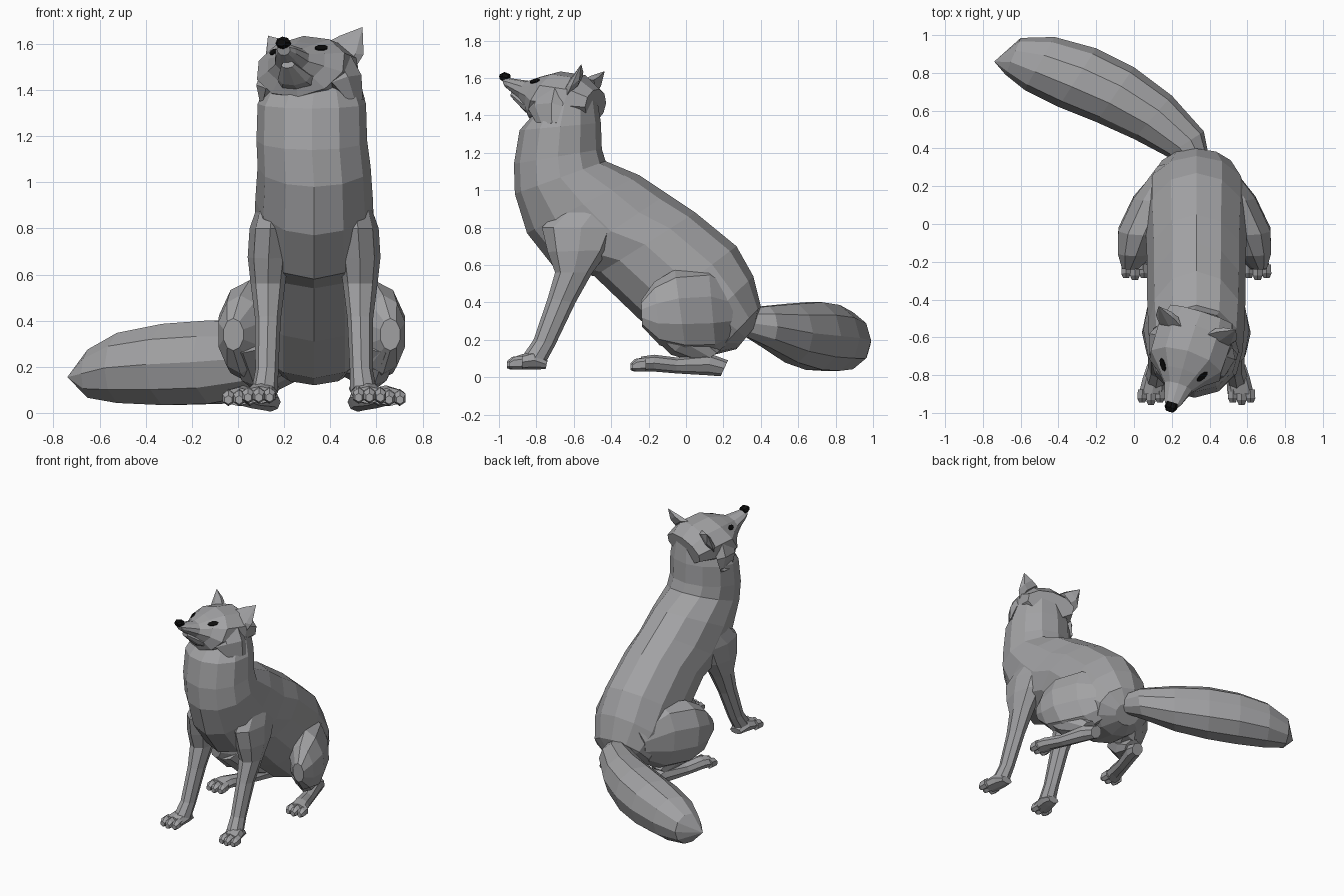
import bpy, bmesh, math
from mathutils import Vector, Matrix

CX = 0.33  # the body's own centre line


def material(name, rgb):
    m = bpy.data.materials.new(name)
    m.diffuse_color = (*rgb, 1)
    return m


GREY = material("fur grey", (0.36, 0.36, 0.37))
BLACK = material("nose and eye black", (0.004, 0.004, 0.004))


def loft(name, rings, n=8, mat=GREY, matrix=None):
    """Skin elliptical rings; each is (point, opposite point, half-width vector)."""
    bm = bmesh.new()
    loops = []
    for p, q, b in rings:
        p, q, b = Vector(p), Vector(q), Vector(b)
        c, a = (p + q) / 2, (p - q) / 2
        loops.append([bm.verts.new(c + a * math.cos(t * math.tau / n) + b * math.sin(t * math.tau / n))
                      for t in range(n)])
    for r, s in zip(loops, loops[1:]):
        for i in range(n):
            j = (i + 1) % n
            bm.faces.new((r[i], r[j], s[j], s[i]))
    bm.faces.new(loops[0])
    bm.faces.new(loops[-1])
    bmesh.ops.remove_doubles(bm, verts=bm.verts, dist=0.0005)
    bmesh.ops.recalc_face_normals(bm, faces=bm.faces)
    if matrix:
        bm.transform(matrix)
    me = bpy.data.meshes.new(name)
    bm.to_mesh(me)
    bm.free()
    me.materials.append(mat)
    ob = bpy.data.objects.new(name, me)
    bpy.context.collection.objects.link(ob)
    return ob


def side_rings(rows, side=1, cx=CX):
    """Rows (y1, z1, y2, z2, half width, x offset) drawn in the side view."""
    return [((cx + side * dx, y1, z1), (cx + side * dx, y2, z2), (hw, 0, 0))
            for y1, z1, y2, z2, hw, dx in rows]


# torso and neck: back edge, front/belly edge, half width
loft("torso", side_rings([
    (-0.48, 1.52, -0.82, 1.40, 0.19, 0),
    (-0.455, 1.36, -0.89, 1.32, 0.235, -0.01),
    (-0.45, 1.22, -0.92, 1.14, 0.24, -0.01),
    (-0.43, 1.155, -0.915, 0.98, 0.245, 0),
    (-0.25, 1.08, -0.85, 0.77, 0.255, 0),
    (-0.10, 0.98, -0.70, 0.58, 0.26, 0),
    (0.05, 0.88, -0.49, 0.54, 0.26, 0),
    (0.27, 0.70, -0.25, 0.31, 0.27, 0),
    (0.36, 0.54, -0.05, 0.15, 0.27, 0),
    (0.40, 0.38, 0.15, 0.12, 0.21, 0),
    (0.37, 0.27, 0.27, 0.15, 0.10, 0)]), 12)

# tail: outer edge, inner edge, height centre, half height
tail = [(0.40, 0.34, 0.27, 0.31, 0.29, 0.08),
        (0.37, 0.49, 0.17, 0.36, 0.27, 0.115),
        (0.20, 0.68, 0.00, 0.45, 0.235, 0.165),
        (0.00, 0.83, -0.20, 0.54, 0.22, 0.19),
        (-0.20, 0.93, -0.40, 0.62, 0.21, 0.185),
        (-0.42, 0.99, -0.58, 0.71, 0.195, 0.16),
        (-0.60, 0.985, -0.68, 0.79, 0.17, 0.11),
        (-0.74, 0.86, -0.74, 0.86, 0.155, 0)]
loft("tail", [((x1, y1, z), (x2, y2, z), (0, 0, h)) for x1, y1, x2, y2, z, h in tail], 10)


def toes(name, side, dx, y, z):
    """Three stubby toes at the front of a paw."""
    for k in (-1, 0, 1):
        f = y - (0.012 if k == 0 else 0)
        loft(f"{name}_toe_{k + 2}", side_rings([
            (f + 0.07, z + 0.075, f + 0.07, z, 0.028, dx + k * 0.045),
            (f + 0.025, z + 0.068, f + 0.02, z, 0.029, dx + k * 0.047),
            (f, z + 0.045, f, z + 0.008, 0.018, dx + k * 0.047)], side), 6)


for side, tag in ((-1, "left"), (1, "right")):
    # front leg: shoulder, elbow, wrist
    loft(f"front_leg_{tag}", side_rings([
        (-0.56, 1.02, -0.30, 0.92, 0.05, 0.17),
        (-0.77, 0.80, -0.35, 0.80, 0.09, 0.19),
        (-0.74, 0.67, -0.41, 0.68, 0.09, 0.198),
        (-0.70, 0.56, -0.50, 0.56, 0.075, 0.20),
        (-0.74, 0.42, -0.59, 0.40, 0.056, 0.20),
        (-0.815, 0.20, -0.70, 0.17, 0.05, 0.205),
        (-0.87, 0.12, -0.76, 0.06, 0.058, 0.215)], side))
    loft(f"front_paw_{tag}", side_rings([
        (-0.74, 0.09, -0.75, 0.045, 0.045, 0.215),
        (-0.82, 0.14, -0.80, 0.04, 0.062, 0.22),
        (-0.90, 0.115, -0.90, 0.04, 0.07, 0.235)], side))
    toes(f"front_paw_{tag}", side, 0.24, -0.945, 0.04)

    # hind leg: thigh, shin, long foot
    loft(f"thigh_{tag}", side_rings([
        (0.32, 0.47, 0.28, 0.22, 0.10, 0.10),
        (0.12, 0.59, 0.16, 0.13, 0.14, 0.19),
        (-0.06, 0.575, 0.0, 0.13, 0.14, 0.27),
        (-0.17, 0.51, -0.14, 0.17, 0.10, 0.31),
        (-0.24, 0.41, -0.235, 0.27, 0.045, 0.34)], side, CX - 0.01), 10)
    loft(f"shin_{tag}", side_rings([
        (-0.10, 0.34, -0.22, 0.26, 0.08, 0.31),
        (0.06, 0.25, -0.08, 0.12, 0.075, 0.26),
        (0.18, 0.14, 0.08, 0.07, 0.05, 0.20)], side))
    loft(f"hind_foot_{tag}", side_rings([
        (0.225, 0.09, 0.185, 0.005, 0.045, 0.19),
        (0.13, 0.125, 0.12, 0.01, 0.055, 0.21),
        (-0.05, 0.105, -0.05, 0.02, 0.052, 0.27),
        (-0.17, 0.12, -0.17, 0.03, 0.06, 0.31),
        (-0.24, 0.11, -0.24, 0.03, 0.066, 0.33)], side))
    toes(f"hind_foot_{tag}", side, 0.325, -0.285, 0.03)

# head frame: turned to one side and slightly rolled
pivot = Vector((0.335, -0.55, 1.48))
HEAD = (Matrix.Translation(pivot) @ Matrix.Rotation(math.radians(-17), 4, 'Z')
        @ Matrix.Rotation(math.radians(-5), 4, 'Y') @ Matrix.Translation((0, -pivot.y, -pivot.z)))

skull = loft("skull_and_muzzle", side_rings([
    (-0.46, 1.54, -0.50, 1.37, 0.18, 0),
    (-0.54, 1.615, -0.63, 1.34, 0.21, 0),
    (-0.68, 1.635, -0.84, 1.37, 0.205, 0),
    (-0.78, 1.61, -0.86, 1.43, 0.135, 0),
    (-0.86, 1.585, -0.90, 1.48, 0.08, 0),
    (-0.97, 1.60, -0.96, 1.53, 0.048, 0),
    (-1.00, 1.60, -0.985, 1.55, 0.03, 0)], 1, 0), 10, matrix=HEAD)
loft("lower_jaw", side_rings([
    (-0.76, 1.50, -0.80, 1.37, 0.12, 0),
    (-0.86, 1.49, -0.875, 1.42, 0.075, 0),
    (-0.945, 1.525, -0.95, 1.495, 0.03, 0)], 1, 0), 8, matrix=HEAD)
loft("nose", side_rings([
    (-0.965, 1.622, -0.97, 1.575, 0.03, 0),
    (-0.995, 1.632, -0.995, 1.578, 0.034, 0),
    (-1.018, 1.62, -1.015, 1.59, 0.02, 0)], 1, 0), 8, BLACK, HEAD)

for s, tag in ((-1, "left"), (1, "right")):
    # ears swept back
    loft(f"ear_{tag}", [
        ((s * 0.07, -0.57, 1.60), (s * 0.20, -0.58, 1.49), (0, 0.055, 0.03)),
        ((s * 0.12, -0.54, 1.625), (s * 0.225, -0.55, 1.535), (0, 0.04, 0.02)),
        ((s * 0.215, -0.50, 1.655), (s * 0.215, -0.50, 1.655), (0, 0, 0))], 6, matrix=HEAD)
    # cheek ruff tufts
    loft(f"cheek_ruff_{tag}", [
        ((s * 0.16, -0.60, 1.52), (s * 0.10, -0.80, 1.50), (s * 0.06, 0, 0.02)),
        ((s * 0.21, -0.60, 1.43), (s * 0.15, -0.81, 1.42), (s * 0.05, 0, 0.02)),
        ((s * 0.235, -0.62, 1.34), (s * 0.20, -0.74, 1.33), (0.01, 0, 0))], 6, matrix=HEAD)
    # eyes: thin almond plates laid on the skull
    hit, pos, nor, _ = skull.closest_point_on_mesh(HEAD @ Vector((s * 0.11, -0.79, 1.575)))
    along = (HEAD.to_3x3() @ Vector((s * 0.5, 0.8, 0.1)))
    along = (along - nor * along.dot(nor)).normalized() * 0.036
    up = nor.cross(along).normalized() * 0.017
    a, b = pos - nor * 0.002, pos + nor * 0.006
    loft(f"eye_{tag}", [(a + along, a - along, up), (b + along, b - along, up)], 8, BLACK)
